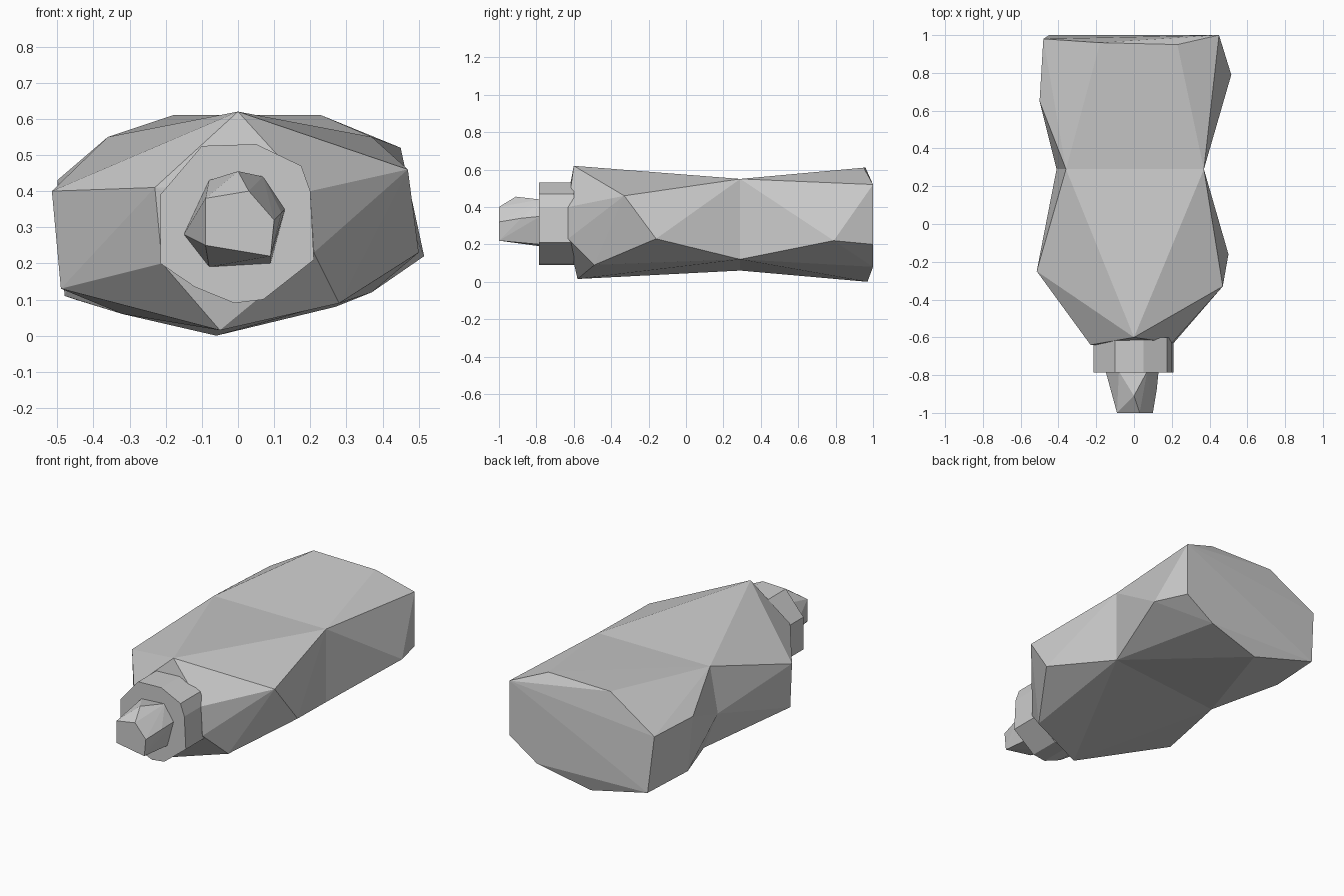
import bpy, bmesh

if "Cube" in bpy.data.objects:
    bpy.data.objects.remove(bpy.data.objects["Cube"])


def hull(name, pts, seam=None):
    """Flat-faced convex part; faces lying on the plane y = seam are left open."""
    bm = bmesh.new()
    for p in pts:
        bm.verts.new(p)
    res = bmesh.ops.convex_hull(bm, input=list(bm.verts))
    junk = [v for v in bm.verts if not v.link_faces]
    bmesh.ops.delete(bm, geom=junk, context='VERTS')
    if seam is not None:
        inner = [f for f in bm.faces if all(abs(v.co.y - seam) < 1e-4 for v in f.verts)]
        bmesh.ops.delete(bm, geom=inner, context='FACES')
    bmesh.ops.recalc_face_normals(bm, faces=list(bm.faces))
    me = bpy.data.meshes.new(name)
    bm.to_mesh(me)
    bm.free()
    ob = bpy.data.objects.new(name, me)
    bpy.context.collection.objects.link(ob)
    return ob


def ring(y, xz):
    return [(x, y, z) for x, z in xz]


# Shared narrow waist between the two halves of the bottle
WAIST = 0.29
waist = ring(WAIST, [(.37, .55), (.37, .12), (-.32, .06), (-.41, .285), (-.36, .55)])

# Shoulder half, tapering to the neck
shoulder = [(.47, -.33, .46), (.50, -.16, .23), (.28, -.49, .09), (-.05, -.58, .015),
            (-.49, -.27, .13), (-.515, -.25, .40), (0, -.60, .62),
            (-.23, -.64, .41), (-.21, -.62, .20), (.21, -.63, .23), (.20, -.63, .40)]
hull("bottle_shoulder", waist + shoulder, WAIST)

# Base half with its flat end
base = [(.45, 1, .52), (.45, 1, .20), (.27, 1, .08), (-.06, .97, 0), (-.45, 1, .10),
        (-.48, .98, .43), (-.18, .96, .61), (.23, .95, .61),
        (.515, .79, .22), (-.50, .65, .43), (-.48, .67, .11)]
hull("bottle_base", waist + base, WAIST)

# Collar: irregular ring round the neck
collar = [(-.215, .39), (-.215, .20), (-.12, .135), (-.01, .09), (.07, .10),
          (.21, .21), (.20, .40), (.175, .47), (.05, .53), (-.10, .525)]
hull("neck_collar", ring(-.785, collar) + ring(-.60, collar))

# Cap: faceted and tapered toward the tip
cap_back = [(-.15, .28), (-.08, .19), (.09, .20), (.13, .35), (.07, .44), (-.08, .43)]
cap_tip = [(-.09, .38), (-.09, .25), (.09, .22), (.10, .32), (.03, .40)]
hull("bottle_cap", ring(-.78, cap_back) + [(0, -.91, .455), (.12, -.88, .34)]
     + ring(-1.0, cap_tip))
